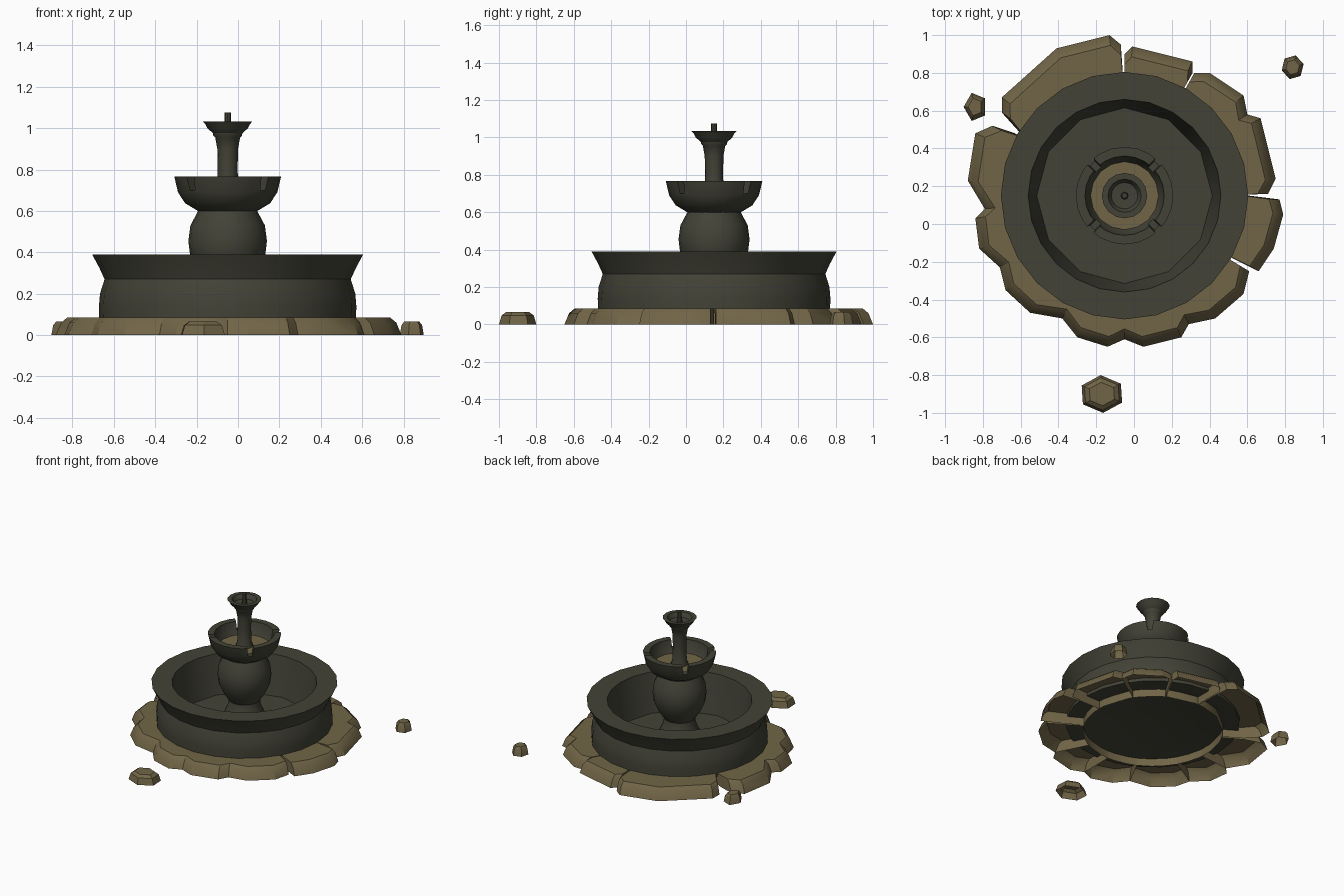
import bpy, bmesh, math
from mathutils import Vector

if "Cube" in bpy.data.objects:
    bpy.data.objects.remove(bpy.data.objects["Cube"])

CX, CY = -0.05, 0.15   # fountain axis


def material(name, col):
    m = bpy.data.materials.new(name)
    m.diffuse_color = (*col, 1)
    m.use_nodes = True
    m.node_tree.nodes["Principled BSDF"].inputs["Base Color"].default_value = m.diffuse_color
    return m


STONE = material("dark_olive_stone", (0.055, 0.055, 0.038))
SAND = material("sandy_brown_stone", (0.165, 0.13, 0.063))


def finish(name, bm, mat, angle=40):
    bmesh.ops.remove_doubles(bm, verts=bm.verts, dist=1e-5)
    bmesh.ops.recalc_face_normals(bm, faces=bm.faces)
    me = bpy.data.meshes.new(name)
    bm.to_mesh(me)
    bm.free()
    me.materials.append(mat)
    ob = bpy.data.objects.new(name, me)
    bpy.context.collection.objects.link(ob)
    bpy.ops.object.select_all(action='DESELECT')
    ob.select_set(True)
    bpy.context.view_layer.objects.active = ob
    if angle:
        bpy.ops.object.shade_smooth_by_angle(angle=math.radians(angle))
    return ob


def lathe(name, profile, sides, mat, coarse=()):
    """Spin (radius, z) points; rings listed in coarse get half the sides."""
    bm = bmesh.new()
    rings = []
    for k, (r, z) in enumerate(profile):
        if r == 0:
            rings.append([bm.verts.new((CX, CY, z))] * sides)
            continue
        ring = []
        for i in range(sides):
            a = math.tau * i / sides
            q = r * math.cos(math.tau / sides) if k in coarse and i % 2 else r
            ring.append(bm.verts.new((CX + q * math.cos(a), CY + q * math.sin(a), z)))
        rings.append(ring)
    for a, b in zip(rings, rings[1:]):
        for i in range(sides):
            j = (i + 1) % sides
            vs = list(dict.fromkeys((a[i], a[j], b[j], b[i])))
            if len(vs) > 2:
                bm.faces.new(vs)
    return finish(name, bm, mat)


# Main basin: thick flared wall and thin floor
lathe("basin", [(0, 0.075), (0.46, 0.075), (0.50, 0.06), (0.62, 0.06), (0.622, 0.14),
                (0.617, 0.20), (0.595, 0.27), (0.62, 0.325), (0.655, 0.39), (0.51, 0.39),
                (0.49, 0.27), (0.465, 0.092), (0, 0.092)], 24, STONE, coarse=(1, 11))

# Pedestal with flared foot and bulb
lathe("pedestal", [(0, 0.085), (0.17, 0.085), (0.145, 0.15), (0.115, 0.22), (0.11, 0.26),
                   (0.15, 0.32), (0.182, 0.39), (0.19, 0.455), (0.18, 0.53), (0.14, 0.605),
                   (0, 0.605)], 20, STONE)

# Upper bowl with four spout notches cut into its rim
bowl = lathe("upper_bowl", [(0, 0.598), (0.14, 0.598), (0.205, 0.637), (0.24, 0.69),
                            (0.258, 0.766), (0.21, 0.766), (0.20, 0.71), (0.175, 0.665),
                            (0, 0.655)], 24, STONE)
bm = bmesh.new()
for i in range(4):
    a = math.radians(45 + 90 * i)
    d = Vector((math.cos(a), math.sin(a), 0))
    n = Vector((-d.y, d.x, 0))
    c = Vector((CX, CY, 0)) + d * 0.24
    box = bmesh.ops.create_cube(bm, size=1)["verts"]
    for v in box:
        w = 0.055 if v.co.z > 0 else 0.035
        v.co = c + d * v.co.x * 0.14 + n * v.co.y * w + Vector((0, 0, 0.755 + v.co.z * 0.11))
cutter = finish("notch_cutter", bm, STONE, 0)
cutter.hide_render = True
mod = bowl.modifiers.new("notches", 'BOOLEAN')
mod.object = cutter
mod.operation = 'DIFFERENCE'
mod.solver = 'EXACT'
bpy.context.view_layer.objects.active = bowl
bpy.ops.object.modifier_move_to_index(modifier="notches", index=0)
bpy.ops.object.modifier_apply(modifier="notches")
bpy.data.objects.remove(cutter)

# Sandy bed in the bowl
lathe("bowl_bed", [(0, 0.66), (0.18, 0.66), (0.18, 0.674), (0, 0.674)], 16, SAND)

# Stem, top dish and nozzle
lathe("stem", [(0, 0.65), (0.07, 0.65), (0.052, 0.70), (0.048, 0.80), (0.05, 0.90),
               (0.06, 0.955), (0.07, 0.965), (0.072, 0.99), (0, 0.99)], 16, STONE)
lathe("top_dish", [(0, 0.975), (0.07, 0.975), (0.098, 1.0), (0.108, 1.02), (0.12, 1.033),
                   (0.088, 1.033), (0.07, 1.0), (0, 0.995)], 16, STONE)
lathe("nozzle", [(0, 0.98), (0.022, 0.98), (0.015, 1.04), (0.015, 1.075), (0, 1.075)], 8, STONE)

# Irregular paving slabs: outer ground outline of each in hundredths, clockwise
SLABS = [
    [(-61, 49), (-70, 59), (-70, 67), (-41, 93), (-13, 100), (-7, 95), (-6, 81)],
    [(-5, 81), (-5, 90), (-1, 94), (31, 86), (31, 80)],
    [(32, 80), (40, 80), (58, 68), (60, 58)],
    [(60, 58), (67, 56), (75, 24), (71, 16), (60, 15.5)],
    [(61, 15), (77, 13), (79, 5), (74, -13), (66, -25), (52, -18)],
    [(51, -19), (61, -25), (58, -37), (43, -50), (29, -53)],
    [(29, -53), (25, -60), (5, -65), (-5, -61)],
    [(-5, -61), (-14, -65), (-30, -60), (-38, -50)],
    [(-38, -50), (-55, -47), (-68, -35), (-71, -23)],
    [(-71, -23), (-82, -13), (-84, 3), (-79, 8)],
    [(-79, 8), (-88, 23), (-84, 48), (-75, 52), (-63, 48)],
]
for s, outline in enumerate(SLABS):
    bm = bmesh.new()
    cols = []
    for x, y in outline:
        p = Vector((x / 100 - CX, y / 100 - CY))
        d, r = p.normalized(), p.length
        inset = min(0.055, max(0.0, r - 0.63))
        spec = [(r, 0), (r - 0.45 * inset, 0.06), (r - inset, 0.085), (0.5, 0.085), (0.5, 0.0)]
        cols.append([bm.verts.new((CX + d.x * q, CY + d.y * q, z)) for q, z in spec])
    for a, b in zip(cols, cols[1:]):
        for k in range(4):
            bm.faces.new((a[k], b[k], b[k + 1], a[k + 1]))
    bm.faces.new(cols[0])          # end walls, underside left open
    bm.faces.new(cols[-1])
    finish(f"paving_slab_{s + 1}", bm, SAND, 30)

# Three loose stones, open underneath
for s, (x, y, rx, ry, turn) in enumerate([(0.84, 0.83, 0.06, 0.065, 15),
                                          (-0.84, 0.62, 0.062, 0.078, 36),
                                          (-0.17, -0.90, 0.12, 0.10, 33)]):
    bm = bmesh.new()
    n = 5 if s == 1 else 6
    rings = []
    for f, z in ((1.0, 0), (0.86, 0.048), (0.62, 0.066)):
        rings.append([bm.verts.new((x + rx * f * math.cos(math.radians(turn) + math.tau * i / n),
                                    y + ry * f * math.sin(math.radians(turn) + math.tau * i / n), z))
                      for i in range(n)])
    for a, b in zip(rings, rings[1:]):
        for i in range(n):
            j = (i + 1) % n
            bm.faces.new((a[i], a[j], b[j], b[i]))
    bm.faces.new(rings[-1])
    finish(f"loose_stone_{s + 1}", bm, SAND, 30)
